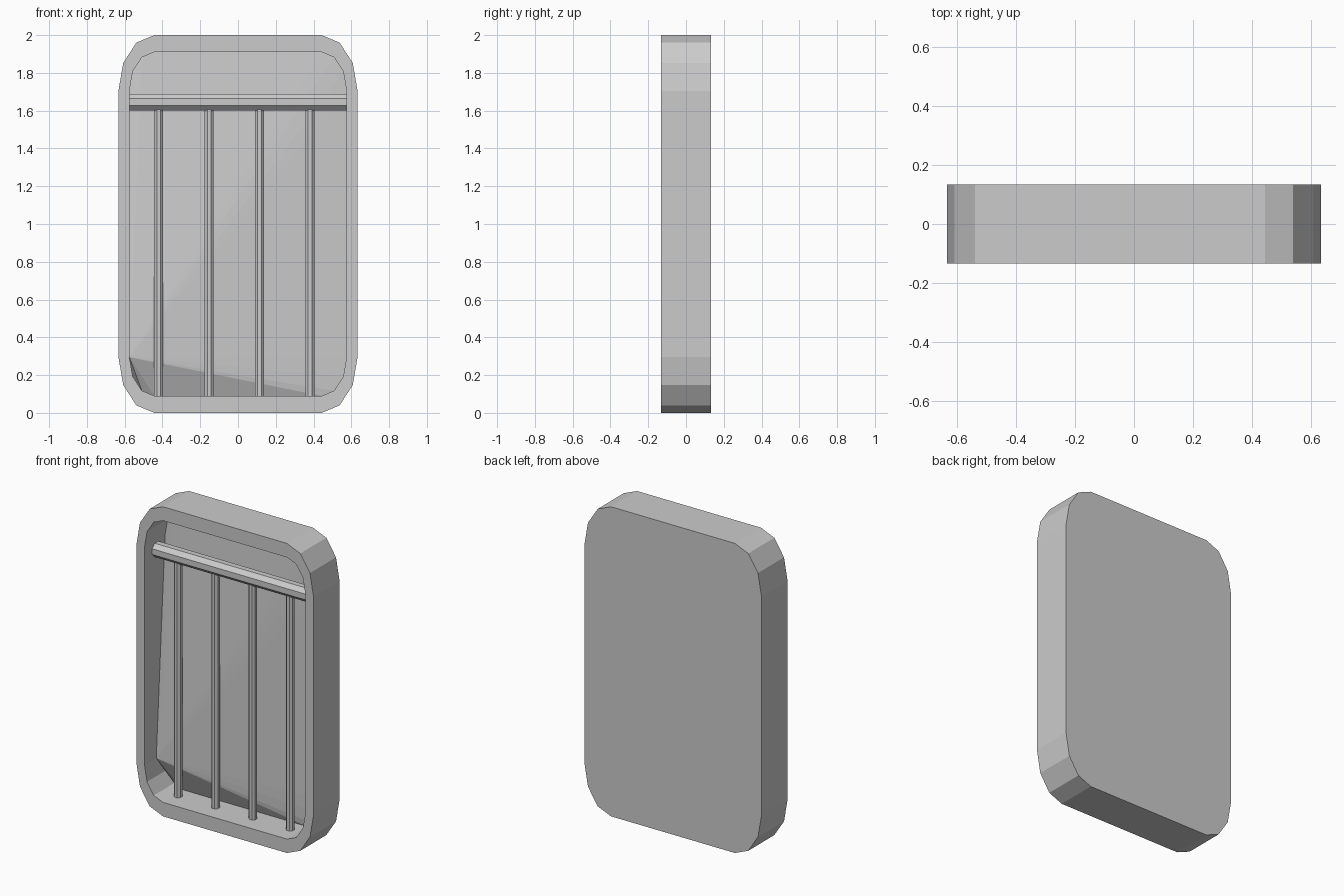
import bpy, bmesh, math
from mathutils import Matrix

if "Cube" in bpy.data.objects:
    bpy.data.objects.remove(bpy.data.objects["Cube"])

FRONT, BACK, PANEL = -0.133, 0.133, 0.077
BAR_Y = -0.011


def outline(rx, rz):
    """Rounded rectangle with three facets per corner, as (x, z) points."""
    pts = []
    for q, (sx, sz) in enumerate([(1, 1), (-1, 1), (-1, -1), (1, -1)]):
        for i in range(4):
            a = math.radians(90 * q + 30 * i)
            pts.append((sx * 0.443 + rx * math.cos(a),
                        1 + sz * 0.705 + rz * math.sin(a)))
    return pts


def add_object(name, bm):
    bmesh.ops.recalc_face_normals(bm, faces=bm.faces)
    mesh = bpy.data.meshes.new(name)
    bm.to_mesh(mesh)
    bm.free()
    bpy.context.collection.objects.link(bpy.data.objects.new(name, mesh))


def rod(name, radius, length, matrix):
    """Eight-sided rod along local z, with a flat side forward."""
    bm = bmesh.new()
    bmesh.ops.create_cone(bm, cap_ends=True, segments=8, radius1=radius,
                          radius2=radius, depth=length,
                          matrix=matrix @ Matrix.Rotation(math.pi / 8, 4, 'Z'))
    add_object(name, bm)


# Tray-like frame: back, outer sides, front rim, inner walls, recessed panel
bm = bmesh.new()
outer, inner = outline(0.19, 0.295), outline(0.132, 0.205)
rings = [[bm.verts.new((x, y, z)) for x, z in pts]
         for pts, y in ((outer, BACK), (outer, FRONT), (inner, FRONT), (inner, PANEL))]
n = len(outer)
for r, s in zip(rings, rings[1:]):
    for i in range(n):
        j = (i + 1) % n
        bm.faces.new((r[i], r[j], s[j], s[i]))
bm.faces.new(rings[0])

# Recessed panel fans out from one lower left corner that is pulled forward
panel = rings[3]
panel[8].co.y = -0.013
for k in range(1, n - 1):
    bm.faces.new((panel[8], panel[(8 + k) % n], panel[(9 + k) % n]))
add_object("frame", bm)

# Horizontal rail
rod("rail", 0.048, 1.15,
    Matrix.Translation((0, BAR_Y, 1.645)) @ Matrix.Rotation(math.pi / 2, 4, 'Y'))

# Vertical bars from the frame floor to the rail
for i in range(4):
    rod(f"bar_{i + 1}", 0.0255, 1.555,
        Matrix.Translation((-0.42 + 0.267 * i, BAR_Y, 0.8675)))
